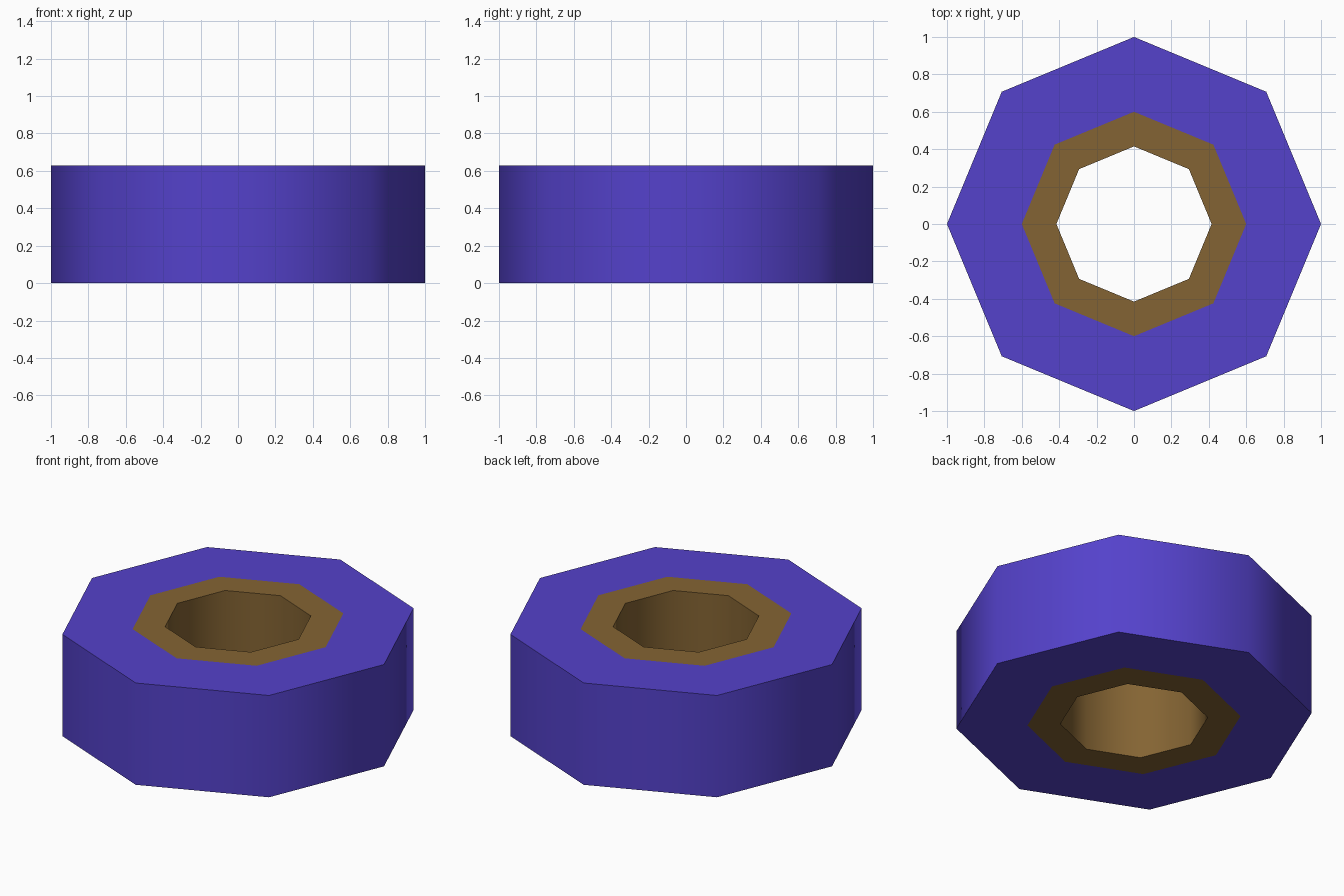
import bpy, math

if "Cube" in bpy.data.objects:
    bpy.data.objects.remove(bpy.data.objects["Cube"])

SIDES, HEIGHT = 8, 0.63
OUTER, SEAM, HOLE = 1.0, 0.60, 0.415


def material(name, color):
    m = bpy.data.materials.new(name)
    m.diffuse_color = (*color, 1.0)
    m.use_nodes = True
    m.node_tree.nodes["Principled BSDF"].inputs["Base Color"].default_value = m.diffuse_color
    return m


def revolve(name, profile, mat):
    """Sweep an open (radius, z) profile around the z axis."""
    verts, faces, n = [], [], len(profile)
    for i in range(SIDES):
        a = 2 * math.pi * i / SIDES
        verts += [(r * math.cos(a), r * math.sin(a), z) for r, z in profile]
    for i in range(SIDES):
        k = (i + 1) % SIDES
        for j in range(n - 1):
            faces.append((i * n + j, k * n + j, k * n + j + 1, i * n + j + 1))
    mesh = bpy.data.meshes.new(name)
    mesh.from_pydata(verts, [], faces)
    mesh.materials.append(mat)
    obj = bpy.data.objects.new(name, mesh)
    bpy.context.collection.objects.link(obj)
    # Smooth around the ring, crisp at the rims
    bpy.ops.object.select_all(action='DESELECT')
    obj.select_set(True)
    bpy.context.view_layer.objects.active = obj
    bpy.ops.object.shade_smooth_by_angle(angle=math.radians(60))
    return obj


blue = material("violet blue", (0.089, 0.054, 0.597))
brown = material("brown", (0.231, 0.127, 0.033))

# Outer ring: bottom, outside wall and top
revolve("outer_ring", [(SEAM, 0), (OUTER, 0), (OUTER, HEIGHT), (SEAM, HEIGHT)], blue)

# Inner liner: flush with the ring, open hole through the middle
revolve("inner_liner", [(SEAM, HEIGHT), (HOLE, HEIGHT), (HOLE, 0), (SEAM, 0)], brown)
